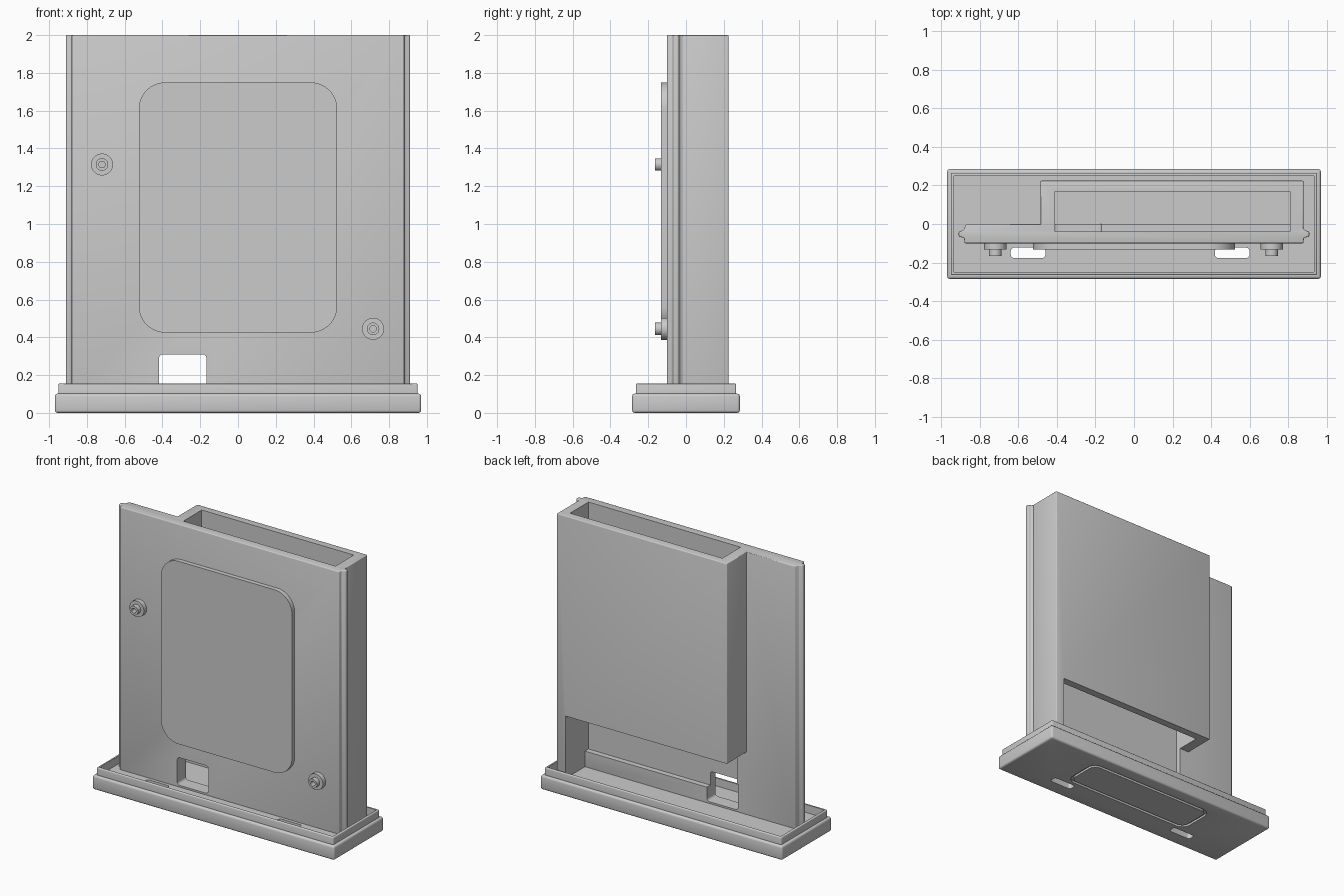
import bpy, bmesh, math
from mathutils import Vector

if "Cube" in bpy.data.objects:
    bpy.data.objects.remove(bpy.data.objects["Cube"])


def rounded(cx, cy, w, h, r, n=8):
    """Rounded rectangle outline; r = half the width gives a circle."""
    pts = []
    for k, (sx, sy) in enumerate([(1, 1), (-1, 1), (-1, -1), (1, -1)]):
        for i in range(n + 1):
            a = math.pi / 2 * (k + i / n)
            pts.append((cx + sx * (w / 2 - r) + r * math.cos(a),
                        cy + sy * (h / 2 - r) + r * math.sin(a)))
    return pts


def rect(x0, x1, y0, y1):
    return [(x0, y0), (x1, y0), (x1, y1), (x0, y1)]


def prism(name, pts, lo, hi, axis="z", bevel=0, segments=3):
    """Extrude an outline along z (outline in x, y) or along y (outline in x, z)."""
    bm = bmesh.new()
    put = (lambda p, d: (p[0], p[1], d)) if axis == "z" else (lambda p, d: (p[0], d, p[1]))
    rings = [[bm.verts.new(put(p, d)) for p in pts] for d in (lo, hi)]
    bm.faces.new(rings[0])
    bm.faces.new(rings[1])
    n = len(pts)
    for i in range(n):
        j = (i + 1) % n
        bm.faces.new((rings[0][i], rings[0][j], rings[1][j], rings[1][i]))
    bmesh.ops.remove_doubles(bm, verts=bm.verts, dist=1e-5)
    bmesh.ops.recalc_face_normals(bm, faces=bm.faces)
    if bevel:
        edges = [e for e in bm.edges if e.calc_face_angle(0) > math.radians(30)]
        bmesh.ops.bevel(bm, geom=edges, offset=bevel, segments=segments,
                        profile=0.5, affect="EDGES", clamp_overlap=True)
    mesh = bpy.data.meshes.new(name)
    bm.to_mesh(mesh)
    bm.free()
    ob = bpy.data.objects.new(name, mesh)
    bpy.context.collection.objects.link(ob)
    return ob


def combine(target, other, operation="DIFFERENCE"):
    """Apply a boolean and remove the helper object."""
    mod = target.modifiers.new("bool", "BOOLEAN")
    mod.object, mod.operation, mod.solver = other, operation, "EXACT"
    bpy.context.view_layer.objects.active = target
    bpy.ops.object.modifier_apply(modifier=mod.name)
    bpy.data.objects.remove(other)


# Base tray with a thin raised lip
base = prism("base_tray", rect(-0.97, 0.97, -0.285, 0.285), 0, 0.102, bevel=0.014)
combine(base, prism("lip", rect(-0.95, 0.95, -0.265, 0.265), 0.05, 0.155, bevel=0.006), "UNION")
combine(base, prism("tray_cut", rect(-0.935, 0.935, -0.25, 0.25), 0.097, 0.3))

# Two drain slots and a recessed border on the underside
for x in (-0.55, 0.51):
    combine(base, prism("slot_cut", rounded(x, -0.15, 0.18, 0.055, 0.02), -0.1, 0.2))
groove = prism("groove_cut", rounded(0, 0.05, 1.04, 0.29, 0.07), -0.1, 0.015)
combine(groove, prism("groove_core", rounded(0, 0.05, 1.0, 0.25, 0.05), -0.2, 0.1))
combine(base, groove)

# Upright panel with a narrow sliding tongue on both sides
side = [(0.872, 0.0), (0.885, -0.032), (0.91, -0.04), (0.91, -0.065),
        (0.882, -0.072), (0.88, -0.1)]
panel = prism("upright_panel", side + [(-x, y) for x, y in reversed(side)],
              0.085, 2.0, bevel=0.006)

# Rear pocket, open along the bottom of its back wall
pocket = prism("rear_pocket", rect(-0.485, 0.88, -0.02, 0.225), 0.085, 2.0, bevel=0.006)
combine(pocket, prism("opening_cut", rect(-0.7, 0.81, -0.1, 0.4), 0.0, 0.55))
combine(panel, pocket, "UNION")
combine(panel, prism("cavity_cut", rect(-0.41, 0.81, -0.04, 0.17), 0.21, 2.2))

# Cable window through the panel, flared at both mouths
combine(panel, prism("window_cut", rounded(-0.2925, 0.21, 0.25, 0.2, 0.02), -0.3, 0.1, "y"))

# Raised rounded plate on the front
prism("front_plate", rounded(0, 1.0875, 1.05, 1.325, 0.14, 12), -0.132, -0.09, "y")

# Mounting pegs: flange, stem and central hole
for name, x, z in (("left_peg", -0.72, 1.315), ("right_peg", 0.715, 0.445)):
    peg = prism(name, rounded(x, z, 0.116, 0.116, 0.058), -0.132, -0.09, "y")
    combine(peg, prism("stem", rounded(x, z, 0.066, 0.066, 0.033), -0.165, -0.1, "y"), "UNION")
    combine(peg, prism("hole_cut", rounded(x, z, 0.034, 0.034, 0.017), -0.3, -0.11, "y"))

# Smooth the rounded edges, keep the corners sharp
for ob in bpy.context.scene.objects:
    ob.select_set(True)
bpy.context.view_layer.objects.active = base
bpy.ops.object.shade_smooth_by_angle(angle=math.radians(32))
